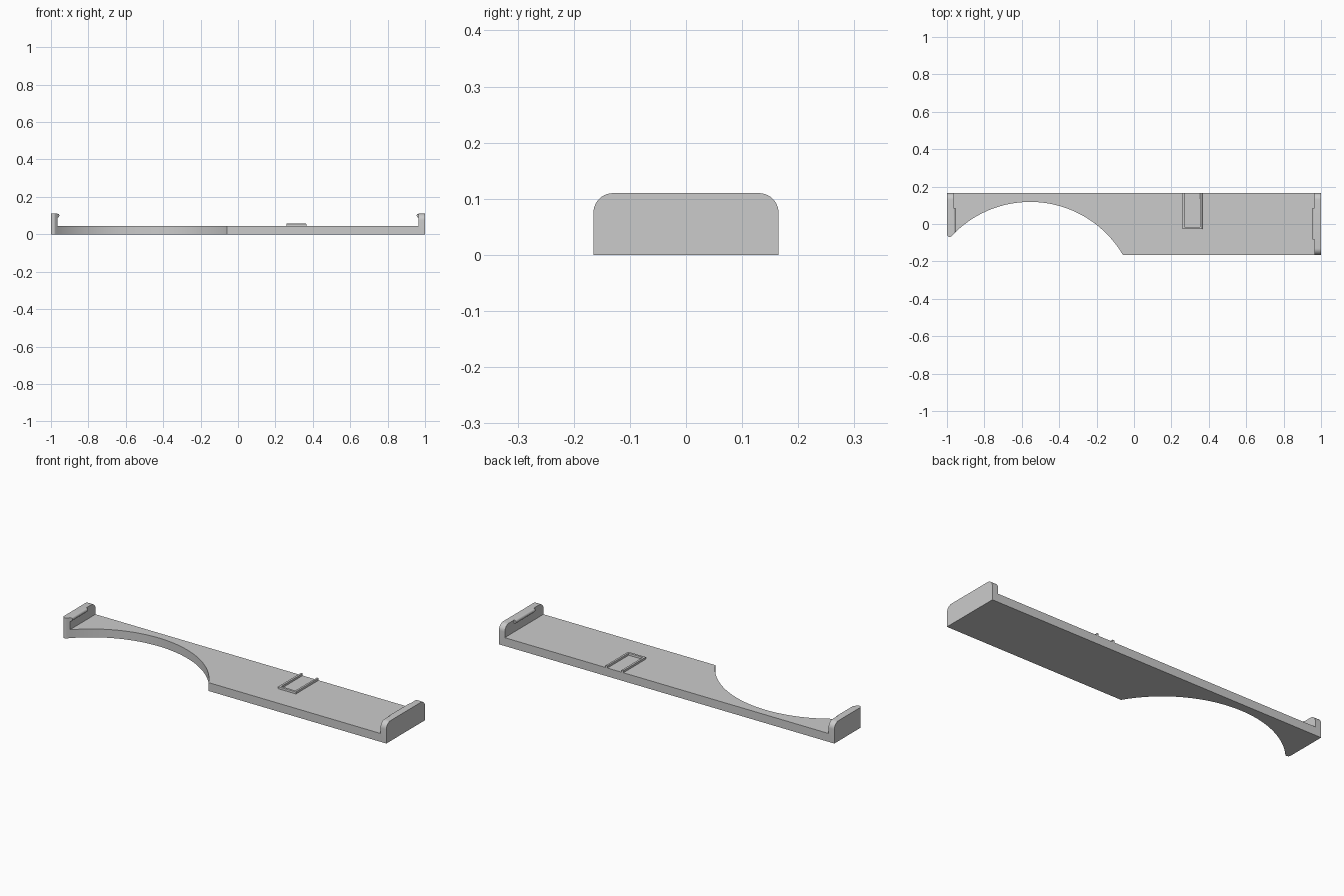
import bpy, bmesh
from math import sin, cos, pi, atan2, asin, sqrt, radians
from mathutils import Vector

cube = bpy.data.objects.get("Cube")
if cube:
    bpy.data.objects.remove(cube)

grey = bpy.data.materials.new("plain grey")
grey.use_nodes = True
colour = (0.6, 0.6, 0.6, 1)
grey.diffuse_color = colour
grey.node_tree.nodes["Principled BSDF"].inputs["Base Color"].default_value = colour

HALF_W, WALL_IN, PLATE_Z, WALL_Z = 0.165, 0.965, 0.045, 0.11


def prism(name, outline, direction, round_edges=None, radius=0.0, segments=8):
    """Extrude a closed outline; optionally round the edges picked by a rule."""
    bm = bmesh.new()
    face = bm.faces.new([bm.verts.new(p) for p in outline])
    ext = bmesh.ops.extrude_face_region(bm, geom=[face])
    moved = [g for g in ext["geom"] if isinstance(g, bmesh.types.BMVert)]
    bmesh.ops.translate(bm, vec=Vector(direction), verts=moved)
    bmesh.ops.recalc_face_normals(bm, faces=bm.faces)
    if round_edges:
        picked = [e for e in bm.edges if round_edges(e)]
        bmesh.ops.bevel(bm, geom=picked, offset=radius, offset_type='OFFSET',
                        segments=segments, profile=0.5, affect='EDGES')
    mesh = bpy.data.meshes.new(name)
    bm.to_mesh(mesh)
    bm.free()
    mesh.materials.append(grey)
    obj = bpy.data.objects.new(name, mesh)
    bpy.context.collection.objects.link(obj)
    return obj


def activate(obj):
    bpy.ops.object.select_all(action='DESELECT')
    obj.select_set(True)
    bpy.context.view_layer.objects.active = obj


def arc(cx, cy, r, a0, a1, n):
    return [(cx + r * cos(a0 + (a1 - a0) * i / n),
             cy + r * sin(a0 + (a1 - a0) * i / n)) for i in range(n + 1)]


# Tray: a shallow U profile with the upper corners of both end walls rounded
half = [(WALL_IN, PLATE_Z), (WALL_IN, WALL_Z), (1, WALL_Z), (1, 0)]
profile = half + [(-x, z) for x, z in reversed(half)]


def top_corner(e):
    a, b = (v.co for v in e.verts)
    return min(a.z, b.z) > WALL_Z - 0.001 and abs(a.y - b.y) < 0.001 \
        and abs(a.x - b.x) > 0.001


tray = prism("tray", [(x, -HALF_W, z) for x, z in profile],
             (0, 2 * HALF_W, 0), top_corner, 0.035, 10)

# Snap ridges along the inside of the end walls
ridges = []
for name, x in (("left_snap_ridge", WALL_IN), ("right_snap_ridge", -WALL_IN)):
    ring = arc(x, 0.1, 0.01, 0, 2 * pi, 20)[:-1]
    ridges.append(prism(name, [(px, -0.082, pz) for px, pz in ring], (0, 0.167, 0)))

# Large round cut-out, with a small rounded tip left at the end wall
CX, CY, R, TIP = -0.555, -0.457, 0.575, 0.014
tip_x = -1 + TIP
tip_y = CY + sqrt((R + TIP) ** 2 - (tip_x - CX) ** 2)
join = atan2(tip_y - CY, tip_x - CX)
floor_y = -0.3
outline = arc(CX, CY, R, asin((floor_y - CY) / R), join, 64)
outline += arc(tip_x, tip_y, TIP, join - pi, -pi, 10)[1:]
outline += [(-1.1, tip_y), (-1.1, floor_y)]
cutter = prism("round_cutter", [(x, y, -0.1) for x, y in outline], (0, 0, 0.4))
cutter.hide_render = True
for obj in [tray] + ridges[1:]:
    activate(obj)
    cut = obj.modifiers.new("cut_out", 'BOOLEAN')
    cut.operation, cut.solver, cut.object = 'DIFFERENCE', 'EXACT', cutter
    bpy.ops.object.modifier_apply(modifier=cut.name)
bpy.data.objects.remove(cutter)

# Raised U-shaped rib, open at the back edge
X0, X1, Y0, W = 0.258, 0.365, -0.028, 0.012
rib = prism("raised_rib", [(x, y, PLATE_Z - 0.005) for x, y in (
    (X0, HALF_W), (X0, Y0), (X1, Y0), (X1, HALF_W),
    (X1 - W, HALF_W), (X1 - W, Y0 + W), (X0 + W, Y0 + W), (X0 + W, HALF_W))],
    (0, 0, 0.017),
    lambda e: all(v.co.z > PLATE_Z and v.co.y < HALF_W + 1 for v in e.verts)
    and not all(v.co.y > HALF_W - 0.001 for v in e.verts), 0.003, 3)

for obj in [tray, rib] + ridges:
    activate(obj)
    bpy.ops.object.shade_smooth_by_angle(angle=radians(30))
